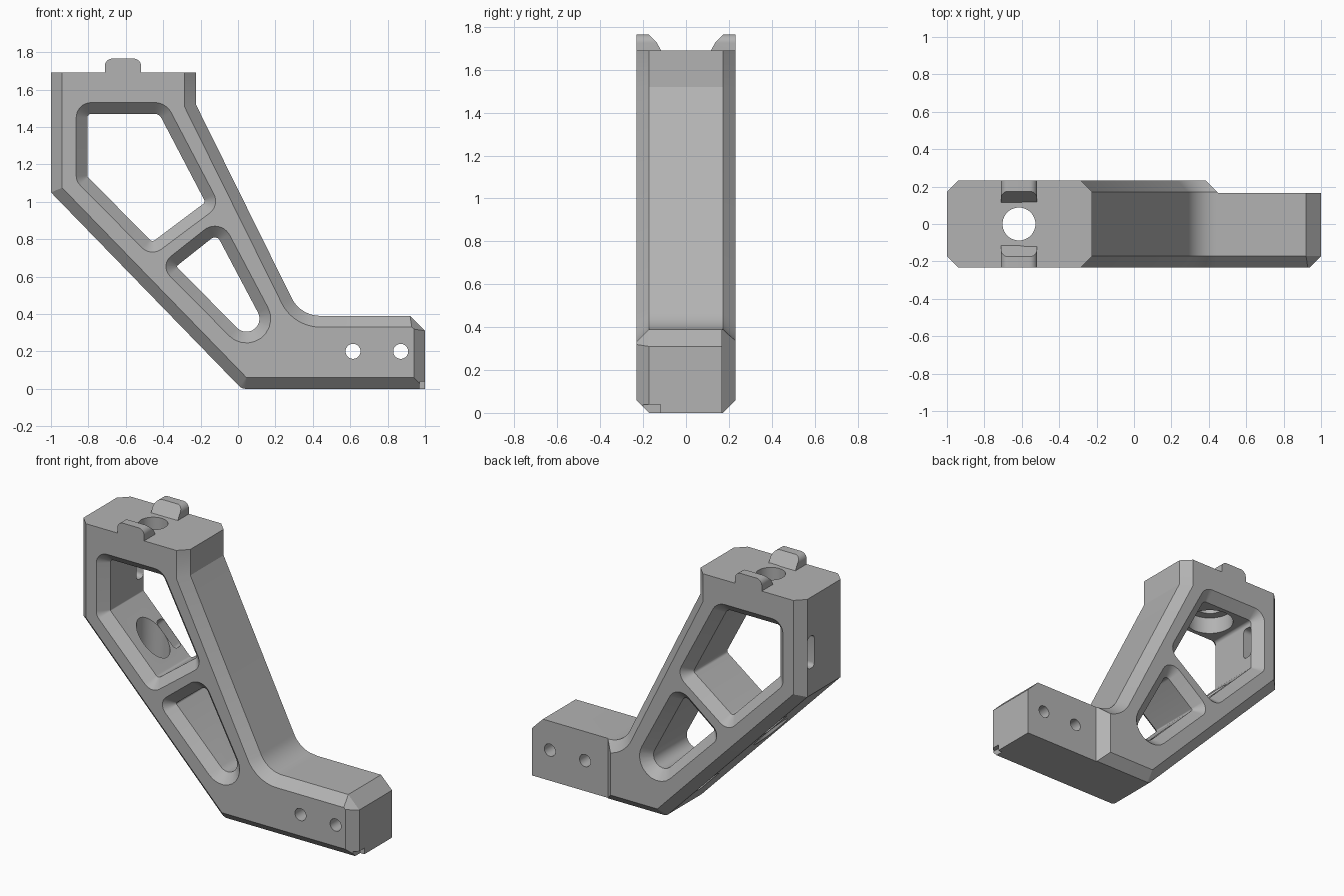
import bpy, bmesh, math
from mathutils import Vector, Matrix

cube = bpy.data.objects.get("Cube")
if cube:
    bpy.data.objects.remove(cube, do_unlink=True)

GREY = (0.45, 0.45, 0.45, 1)
metal = bpy.data.materials.new("grey_metal")
metal.use_nodes = True
metal.diffuse_color = GREY
metal.node_tree.nodes["Principled BSDF"].inputs["Base Color"].default_value = GREY

HALF, FLAT, CH = 0.232, 0.172, 0.06   # half width, flat half width, chamfer


def inset(poly, d, weights=None):
    """Move every edge of a counter-clockwise polygon inwards by d * weight."""
    n = len(poly)
    weights = weights or [1] * n
    lines = []
    for i in range(n):
        p, q = Vector(poly[i]), Vector(poly[(i + 1) % n])
        t = (q - p).normalized()
        lines.append((p + Vector((-t.y, t.x)) * d * weights[i], t))
    out = []
    for i in range(n):
        (p, t), (q, u) = lines[i - 1], lines[i]
        out.append(p + t * ((q - p).cross(u) / t.cross(u)))
    return out


def rounded(poly, radii, d=0, weights=None, seg=10):
    """Inset polygon with filleted corners; radius 0 keeps a corner sharp."""
    pts, out = inset(poly, d, weights), []
    n = len(pts)
    for i, p in enumerate(pts):
        if not radii[i]:
            out.append(p)
            continue
        a = (pts[i - 1] - p).normalized()
        b = (pts[(i + 1) % n] - p).normalized()
        convex = a.cross(b) < 0
        r = max(radii[i] + (-d if convex else d), 0.004)
        half = a.angle(b) / 2
        centre = p + (a + b).normalized() * (r / math.sin(half))
        start = p + a * (r / math.tan(half)) - centre
        sweep = (math.pi - 2 * half) * (1 if convex else -1)
        for k in range(seg + 1):
            out.append(centre + Matrix.Rotation(sweep * k / seg, 2) @ start)
    return out


def finish(name, bm):
    bmesh.ops.recalc_face_normals(bm, faces=bm.faces)
    mesh = bpy.data.meshes.new(name)
    bm.to_mesh(mesh)
    bm.free()
    mesh.materials.append(metal)
    ob = bpy.data.objects.new(name, mesh)
    bpy.context.collection.objects.link(ob)
    return ob


def loft(name, rings):
    """Skin closed rings of equal length and cap both ends."""
    bm = bmesh.new()
    vs = [[bm.verts.new(p) for p in ring] for ring in rings]
    n = len(vs[0])
    for a, b in zip(vs, vs[1:]):
        for i in range(n):
            j = (i + 1) % n
            bm.faces.new((a[i], a[j], b[j], b[i]))
    bm.faces.new(vs[0])
    bm.faces.new(vs[-1])
    return finish(name, bm)


def at_y(pts, y):
    return [(p[0], y, p[1]) for p in pts]


def cylinder(name, centre, r, depth, along_y=False):
    rot = Matrix.Rotation(math.pi / 2, 4, 'X') if along_y else Matrix()
    bm = bmesh.new()
    bmesh.ops.create_cone(bm, cap_ends=True, segments=40, radius1=r, radius2=r,
                          depth=depth, matrix=Matrix.Translation(centre) @ rot)
    return finish(name, bm)


def box(name, centre, size, turn=0, bevel=0):
    bm = bmesh.new()
    bmesh.ops.create_cube(bm, size=1, matrix=Matrix.Diagonal((*size, 1)))
    if bevel:
        long = [e for e in bm.edges if abs((e.verts[0].co - e.verts[1].co).x) > 0.01]
        bmesh.ops.bevel(bm, geom=long, offset=bevel, segments=5, affect='EDGES', profile=0.5)
    bmesh.ops.transform(bm, verts=bm.verts,
                        matrix=Matrix.Translation(centre) @ Matrix.Rotation(turn, 4, 'Y'))
    return finish(name, bm)


def cut(target, cutter):
    cutter.hide_render = True
    mod = target.modifiers.new("cut", 'BOOLEAN')
    mod.operation, mod.solver, mod.object = 'DIFFERENCE', 'EXACT', cutter
    bpy.context.view_layer.objects.active = target
    bpy.ops.object.modifier_apply(modifier=mod.name)
    bpy.data.objects.remove(cutter, do_unlink=True)


# Bracket body: side profile with chamfered front and back edges, plain top
outline = [(-1, 1.69), (-1, 1.05), (0.02, 0), (1, 0), (1, 0.31),
           (0.92, 0.39), (0.334, 0.39), (-0.225, 1.52), (-0.225, 1.69)]
radii = [0, 0, 0.05, 0, 0, 0, 0.17, 0, 0]
weights = [1, 1, 1, 1, 0.6, 1, 1, 1, 0]
full = rounded(outline, radii)
small = rounded(outline, radii, CH, weights)
body = loft("bracket_body", [at_y(small, -HALF), at_y(full, -FLAT),
                             at_y(full, FLAT), at_y(small, HALF)])

# Two openings with chamfered rims
upper = [(-0.865, 1.53), (-0.865, 1.11), (-0.465, 0.705), (-0.097, 0.98), (-0.385, 1.53)]
lower = [(-0.42, 0.66), (0.572, -0.343), (-0.095, 0.917)]
for poly, rr in ((upper, [0.08, 0.07, 0.08, 0.08, 0.1]), (lower, [0.07, 0.13, 0.09])):
    wide, narrow = rounded(poly, rr, -0.02), rounded(poly, rr, CH)
    y = HALF + 0.02
    cut(body, loft("opening", [at_y(wide, -y), at_y(narrow, -FLAT),
                               at_y(narrow, FLAT), at_y(wide, y)]))

# Stepped back of the foot
step = [(0.385, HALF), (0.45, 0.167), (1.2, 0.167), (1.2, 0.4), (0.385, 0.4)]
cut(body, loft("foot_step", [[(x, y, z) for x, y in step] for z in (-0.2, 0.6)]))

# Cross holes through the foot
for x in (0.615, 0.87):
    cut(body, cylinder("foot_hole", (x, 0, 0.2), 0.04, 1, True))

# Vertical bolt hole, its counterbore and the tool access hole below
BOLT = -0.615
cut(body, cylinder("bolt_hole", (BOLT, 0, 1.65), 0.088, 0.5))
cut(body, cylinder("counterbore", (BOLT, 0, 1.49), 0.145, 0.18))
cut(body, cylinder("access_hole", (BOLT, 0, 0.75), 0.1, 0.6))

# Slots near the back edge, and a small notch in the foot
cut(body, box("wall_slot", (-0.9, 0.135, 1.33), (0.3, 0.07, 0.21), 0, 0.025))
for x, z in ((-0.69, 0.83), (-0.2, 0.33)):
    cut(body, box("bar_slot", (x, 0.135, z), (0.4, 0.07, 0.2), -math.radians(45), 0.025))
cut(body, box("foot_notch", (1, -0.16, 0), (0.06, 0.08, 0.08)))

# Locating lugs on top: rounded upper corners and a sloping inner face
lug = [(BOLT - 0.097, 1.66), (BOLT + 0.097, 1.66), (BOLT + 0.097, 1.765), (BOLT - 0.097, 1.765)]
lug_pts = rounded(lug, [0, 0, 0.04, 0.04])
lugs = []
for name, side in (("front_lug", -1), ("back_lug", 1)):
    inner = [(p.x, side * (0.1 + max(p.y - 1.69, 0)), p.y) for p in lug_pts]
    lugs.append(loft(name, [at_y(lug_pts, side * HALF), inner]))

# Smooth the curved parts, keep edges sharp
bpy.ops.object.select_all(action='DESELECT')
for ob in [body] + lugs:
    ob.select_set(True)
bpy.context.view_layer.objects.active = body
bpy.ops.object.shade_smooth_by_angle(angle=math.radians(25))
